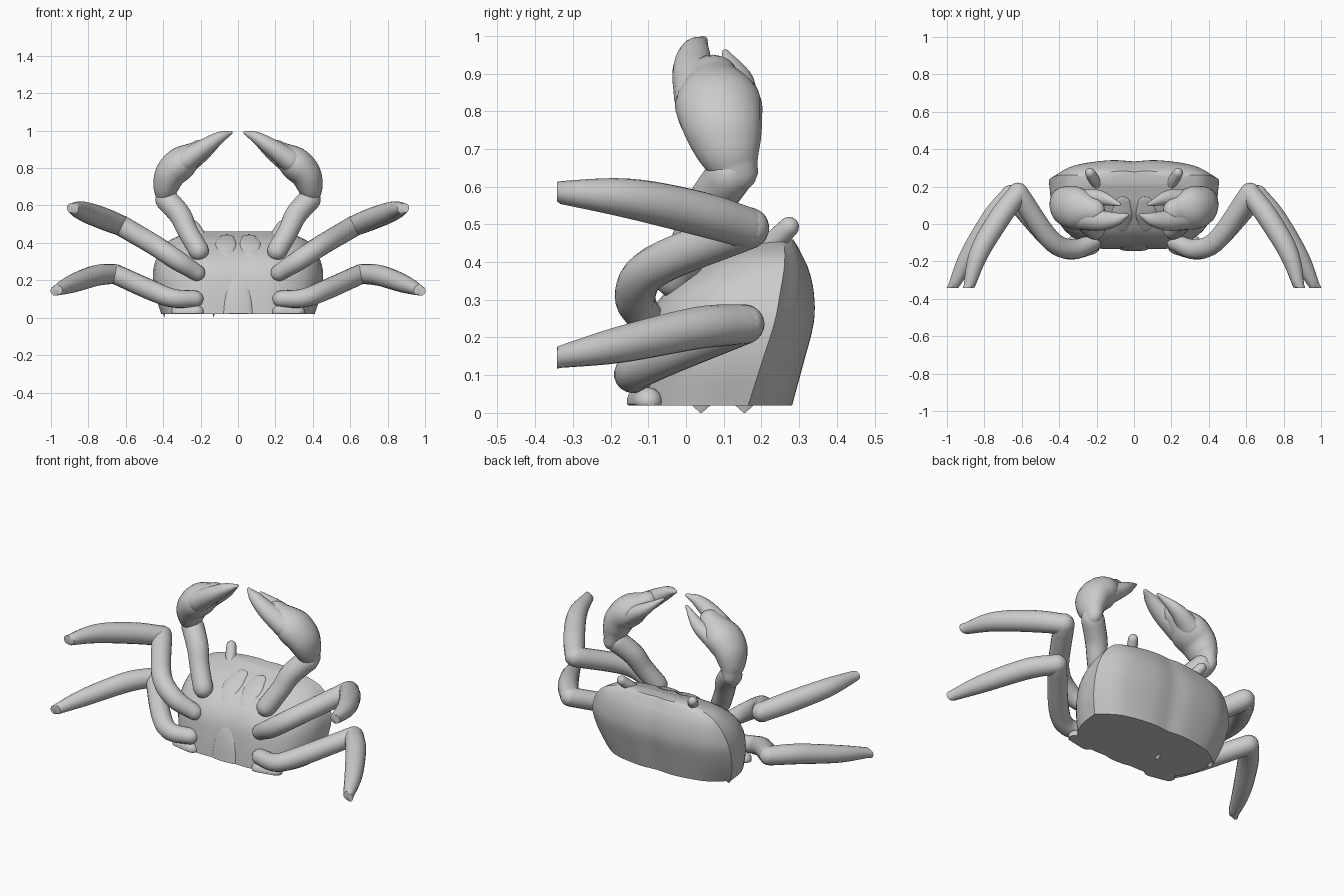
import bpy, bmesh, math
from mathutils import Vector

cube = bpy.data.objects.get("Cube")
if cube:
    bpy.data.objects.remove(cube, do_unlink=True)

# Single shell colour
shell = bpy.data.materials.new("shell grey")
shell.use_nodes = True
GREY = (0.6, 0.6, 0.6, 1)
shell.diffuse_color = GREY
shell.node_tree.nodes["Principled BSDF"].inputs["Base Color"].default_value = GREY

# Planes where the leg tips and the rear are cut off
TIP_Y = -0.342
BASE_Z = 0.02


def smooth_path(points, steps):
    """Curve passing through every point, in any dimension."""
    pts = [Vector(p) for p in points]
    pts = [pts[0] * 2 - pts[1]] + pts + [pts[-1] * 2 - pts[-2]]
    out = []
    for a, b, c, d in zip(pts, pts[1:], pts[2:], pts[3:]):
        for i in range(steps):
            t = i / steps
            out.append(b + (c - a) * (t / 2) + (a * 2 - b * 5 + c * 4 - d) * (t * t / 2)
                       + (b * 3 - a - c * 3 + d) * (t ** 3 / 2))
    return out + [pts[-2]]


def loft(name, rings):
    """Skin a list of equal rings and close both ends."""
    bm = bmesh.new()
    loops = [[bm.verts.new(p) for p in ring] for ring in rings]
    n = len(loops[0])
    for low, high in zip(loops, loops[1:]):
        for i in range(n):
            j = (i + 1) % n
            bm.faces.new((low[i], low[j], high[j], high[i]))
    bm.faces.new(loops[0])
    bm.faces.new(loops[-1])
    bmesh.ops.recalc_face_normals(bm, faces=bm.faces)
    mesh = bpy.data.meshes.new(name)
    bm.to_mesh(mesh)
    bm.free()
    obj = bpy.data.objects.new(name, mesh)
    bpy.context.collection.objects.link(obj)
    mesh.materials.append(shell)
    bpy.ops.object.select_all(action='DESELECT')
    obj.select_set(True)
    bpy.context.view_layer.objects.active = obj
    bpy.ops.object.shade_smooth_by_angle(angle=math.radians(40))


def tube(name, points, axis=(0, 0, 1), flat=1.0, round_start=True, round_end=True,
         floor=BASE_Z, sides=18):
    """Tapered limb through (x, y, z, radius) points, with optional domed ends."""
    path = smooth_path(points, 6)
    pos = [Vector(p[:3]) for p in path]
    stations = []
    for i, p in enumerate(path):
        tangent = (pos[min(i + 1, len(pos) - 1)] - pos[max(i - 1, 0)]).normalized()
        stations.append((pos[i], tangent, p[3]))

    def dome(station, sign):
        c, t, r = station
        angles = [math.radians(a) for a in (25, 50, 70, 84)]
        return [(c + t * (sign * r * math.sin(a)), t, r * math.cos(a)) for a in angles]

    if round_start:
        stations = dome(stations[0], -1)[::-1] + stations
    if round_end:
        stations += dome(stations[-1], 1)
    rings = []
    for c, t, r in stations:
        u = Vector(axis)
        u = (u - t * u.dot(t)).normalized()
        v = t.cross(u)
        angles = [math.tau * k / sides for k in range(sides)]
        ring = [c + u * (r * math.cos(a)) + v * (r * flat * math.sin(a)) for a in angles]
        rings.append([(p.x, max(p.y, TIP_Y), max(p.z, floor)) for p in ring])
    loft(name, rings)


def pair(name, points, **options):
    """Left part and its mirror image on the right."""
    for side, sign in (("left", 1), ("right", -1)):
        tube(f"{side}_{name}", [(sign * x, y, z, r) for x, y, z, r in points], **options)


# Body: height, back y, rim x, rim y, belly half width, belly y
sections = [
    (BASE_Z, .28, .41, .165, .20, -.13),
    (.13, .31, .445, .20, .20, -.12),
    (.24, .338, .455, .235, .20, -.10),
    (.32, .338, .435, .25, .20, -.05),
    (.38, .325, .40, .26, .19, .03),
    (.42, .307, .355, .262, .17, .10),
    (.445, .294, .285, .26, .14, .17),
    (.46, .284, .21, .255, .12, .215),
]
rings = []
for z, back, rim_x, rim_y, belly_x, belly in smooth_path(sections, 4):
    upper = smooth_path([(0, back - .006), (rim_x * .3, back),
                         (rim_x * .72, back * .7 + rim_y * .3), (rim_x, rim_y)], 5)
    lower = smooth_path([(rim_x, rim_y), (rim_x * .95, rim_y * .55 + belly * .45),
                         (rim_x * .6 + belly_x * .4, rim_y * .2 + belly * .8),
                         (belly_x, belly), (0, belly)], 4)
    half = upper + lower[1:]
    ring = half + [Vector((-p.x, p.y)) for p in half[-2:0:-1]]
    rings.append([(p.x, p.y, z) for p in ring])
loft("body_shell", rings)

# Belly flap and mouth plates
tube("belly_flap", [(0, -.13, .02, .08), (0, -.122, .10, .072), (0, -.109, .18, .05),
                    (0, -.096, .23, .014)], axis=(1, 0, 0), flat=.2, round_start=False)
pair("mouth_plate", [(.065, -.01, .35, .04), (.065, .05, .395, .055), (.06, .11, .425, .04)],
     axis=(1, 0, 0), flat=.2)

# Eye stalks
pair("eye_stalk", [(.19, .20, .42, .027), (.215, .24, .46, .029), (.235, .273, .493, .027)],
     axis=(1, 0, 0))

# Claw arms, palms and fingers
pair("claw_arm", [(.21, -.03, .36, .055), (.27, .02, .465, .055),
                  (.31, .06, .55, .06), (.38, .115, .63, .062)], axis=(0, 1, 0))
pair("claw_palm", [(.392, .13, .645, .062), (.385, .113, .70, .088), (.36, .096, .77, .108),
                   (.30, .083, .83, .113), (.22, .07, .89, .07)], axis=(0, 1, 0), flat=.78)
pair("claw_upper_finger", [(.28, .042, .84, .075), (.18, .02, .91, .056),
                           (.10, .025, .962, .038), (.042, .045, .988, .013)],
     axis=(0, 1, 0), flat=.85)
pair("claw_lower_finger", [(.28, .125, .815, .065), (.18, .138, .88, .042), (.08, .105, .955, .01)],
     axis=(0, 1, 0), flat=.85)

# Upper walking legs
pair("upper_leg_thigh", [(.22, -.10, .24, .045), (.33, -.135, .31, .054),
                         (.45, -.08, .39, .055), (.62, .165, .49, .056)])
pair("upper_leg_shin", [(.62, .165, .49, .055), (.72, .03, .53, .059),
                        (.83, -.16, .57, .052), (.89, -.365, .587, .026)], round_end=False)

# Lower walking legs
pair("lower_leg_thigh", [(.23, -.12, .10, .045), (.35, -.14, .105, .05),
                         (.46, -.07, .145, .054), (.66, .155, .235, .053)])
pair("lower_leg_shin", [(.66, .155, .235, .053), (.76, .03, .225, .056),
                        (.89, -.18, .18, .048), (.98, -.365, .142, .025)], round_end=False)

# Stumps of the rear legs, cut level with the body
pair("rear_leg_stump", [(.22, -.12, .03, .038), (.32, -.10, .03, .038)])

# Chipped points below the cut edge
for name, x, y in (("side_chip", -.395, .155), ("belly_chip", -.13, .04)):
    tube(name, [(x, y, .025, .03), (x, y, 0, .002)], axis=(0, 1, 0), flat=.2,
         round_start=False, round_end=False, floor=0, sides=6)
